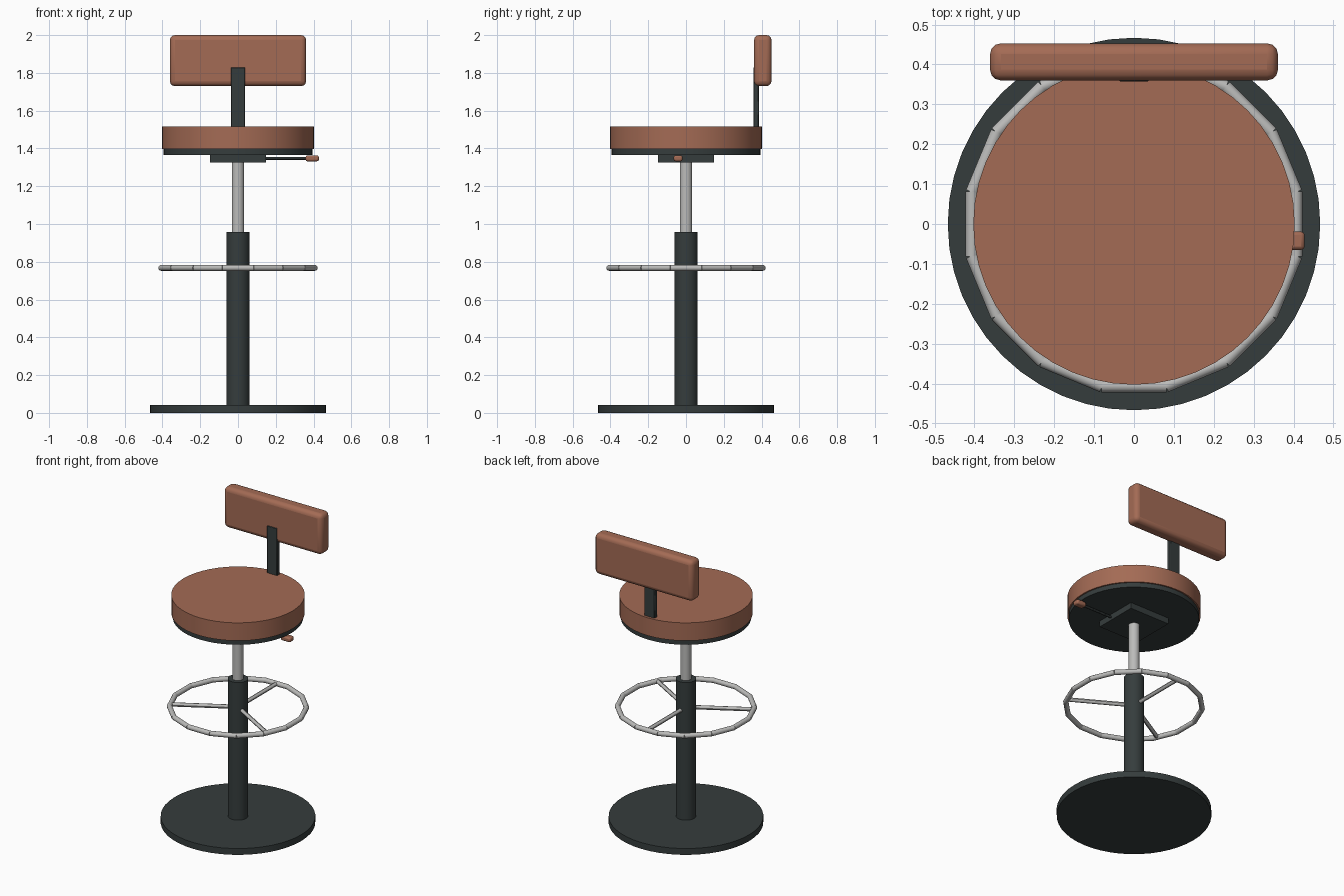
import bpy, math
from mathutils import Vector

if "Cube" in bpy.data.objects:
    bpy.data.objects.remove(bpy.data.objects["Cube"])


def material(name, rgb):
    m = bpy.data.materials.new(name)
    m.diffuse_color = (*rgb, 1)
    m.use_nodes = True
    m.node_tree.nodes["Principled BSDF"].inputs["Base Color"].default_value = m.diffuse_color
    return m


BROWN = material("brown leather", (0.37, 0.147, 0.09))
DARK = material("dark metal", (0.036, 0.046, 0.046))
CHROME = material("brushed chrome", (0.50, 0.50, 0.49))


def finish(name, mat, angle=30):
    o = bpy.context.object
    o.name = name
    o.data.materials.append(mat)
    bpy.ops.object.shade_smooth_by_angle(angle=math.radians(angle))
    return o


def rod(name, a, b, r, mat, sides=24):
    """Cylinder running from point a to point b."""
    a, b = Vector(a), Vector(b)
    d = b - a
    bpy.ops.mesh.primitive_cylinder_add(
        vertices=sides, radius=r, depth=d.length, location=(a + b) / 2,
        rotation=d.to_track_quat('Z', 'Y').to_euler())
    return finish(name, mat)


def disc(name, r, z0, z1, mat, sides=48):
    return rod(name, (0, 0, z0), (0, 0, z1), r, mat, sides)


def box(name, lo, hi, mat, bevel=0, segments=2):
    lo, hi = Vector(lo), Vector(hi)
    bpy.ops.mesh.primitive_cube_add(size=1, location=(lo + hi) / 2)
    bpy.context.object.scale = hi - lo
    bpy.ops.object.transform_apply(location=False, rotation=False, scale=True)
    o = finish(name, mat)
    if bevel:
        m = o.modifiers.new("rounded edges", 'BEVEL')
        m.width, m.segments = bevel, segments
    return o


# Base, column and gas lift
disc("base_plate", 0.467, 0, 0.042, DARK)
disc("column", 0.062, 0.04, 0.958, DARK, 24)
disc("gas_lift", 0.033, 0.95, 1.34, CHROME, 24)

# Seat with its mounting parts
box("seat_mount", (-0.147, -0.147, 1.325), (0.147, 0.147, 1.37), DARK)
disc("seat_pan", 0.394, 1.365, 1.40, DARK)
disc("seat_cushion", 0.403, 1.396, 1.515, BROWN)

# Height lever with grip
rod("lever_rod", (0.10, -0.042, 1.347), (0.38, -0.042, 1.347), 0.008, DARK, 12)
box("lever_grip", (0.358, -0.065, 1.332), (0.428, -0.019, 1.363), BROWN, 0.009)

# Backrest on a flat post
box("backrest_post", (-0.038, 0.357, 1.40), (0.038, 0.386, 1.83), DARK, 0.004, 1)
box("backrest_cushion", (-0.361, 0.36, 1.73), (0.361, 0.453, 2.0), BROWN, 0.027, 3)

# Footrest ring of straight tube sections
N, FLAT, TUBE, Z = 16, 0.406, 0.016, 0.768
half = FLAT * math.tan(math.pi / N) + 0.001
for i in range(N):
    t = 2 * math.pi * i / N
    mid = Vector((math.cos(t), math.sin(t), 0)) * FLAT + Vector((0, 0, Z))
    side = Vector((-math.sin(t), math.cos(t), 0)) * half
    rod(f"footrest_ring_{i + 1}", mid - side, mid + side, TUBE, CHROME, 12)

# Three footrest spokes
for i, deg in enumerate((90, 210, 330)):
    c, s = math.cos(math.radians(deg)), math.sin(math.radians(deg))
    rod(f"footrest_spoke_{i + 1}", (0.05 * c, 0.05 * s, Z),
        (0.406 * c, 0.406 * s, Z), 0.013, CHROME, 12)
